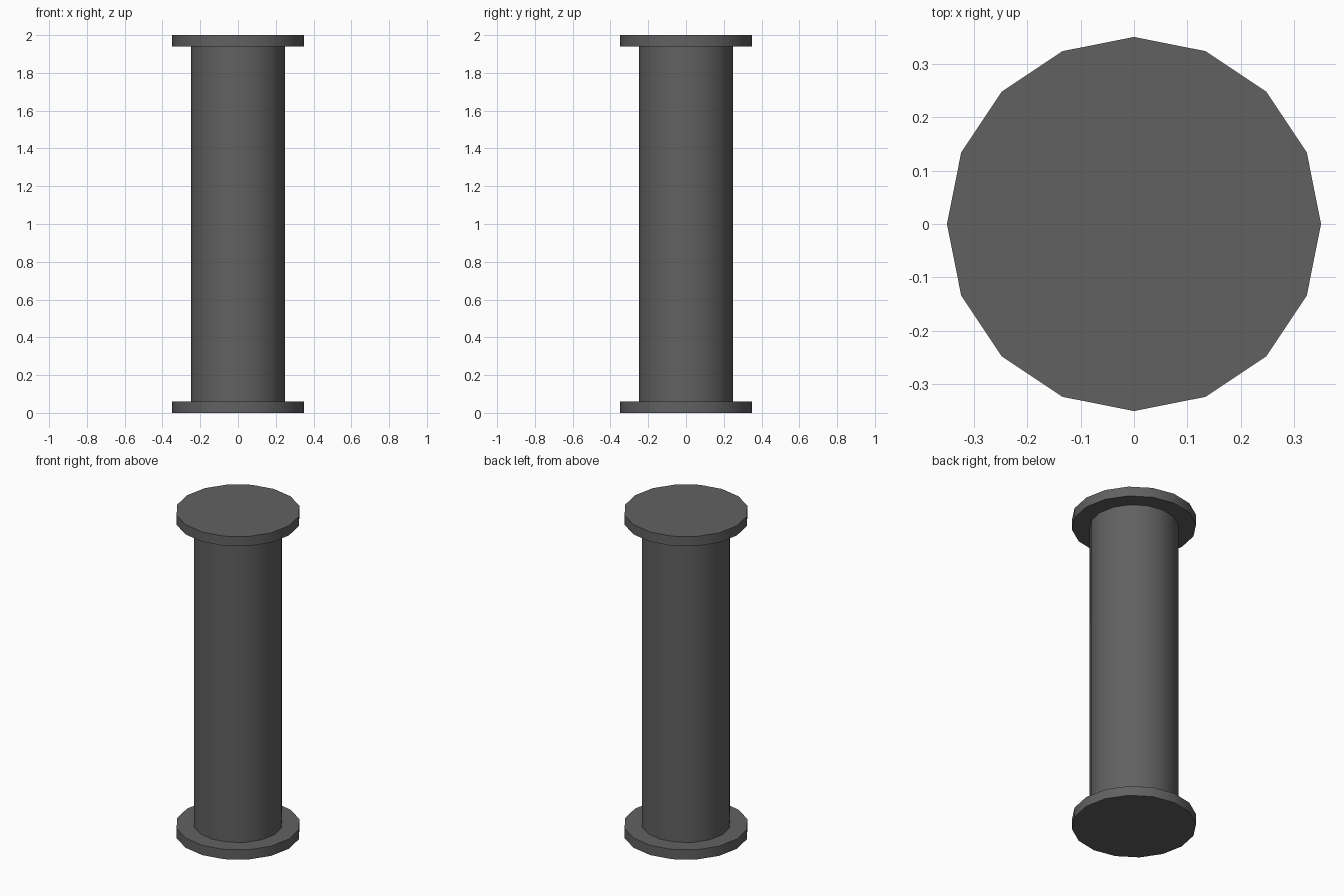
import bpy
import math

if "Cube" in bpy.data.objects:
    bpy.data.objects.remove(bpy.data.objects["Cube"])

HEIGHT = 2.0
FLANGE_T = 0.06
SIDES = 16

metal = bpy.data.materials.new("dark_metal")
metal.diffuse_color = (0.12, 0.12, 0.12, 1.0)
metal.use_nodes = True
metal.node_tree.nodes["Principled BSDF"].inputs["Base Color"].default_value = metal.diffuse_color


def cylinder(name, radius, z0, z1):
    """Vertical 16-sided cylinder with smooth sides and sharp cap edges."""
    bpy.ops.mesh.primitive_cylinder_add(
        vertices=SIDES, radius=radius, depth=z1 - z0,
        location=(0, 0, (z0 + z1) / 2))
    obj = bpy.context.object
    obj.name = name
    obj.data.materials.append(metal)
    bpy.ops.object.shade_smooth_by_angle(angle=math.radians(30))
    return obj


# Pipe body between the two flanges
cylinder("pipe_body", 0.25, FLANGE_T, HEIGHT - FLANGE_T)

# End flanges
cylinder("bottom_flange", 0.35, 0.0, FLANGE_T)
cylinder("top_flange", 0.35, HEIGHT - FLANGE_T, HEIGHT)
